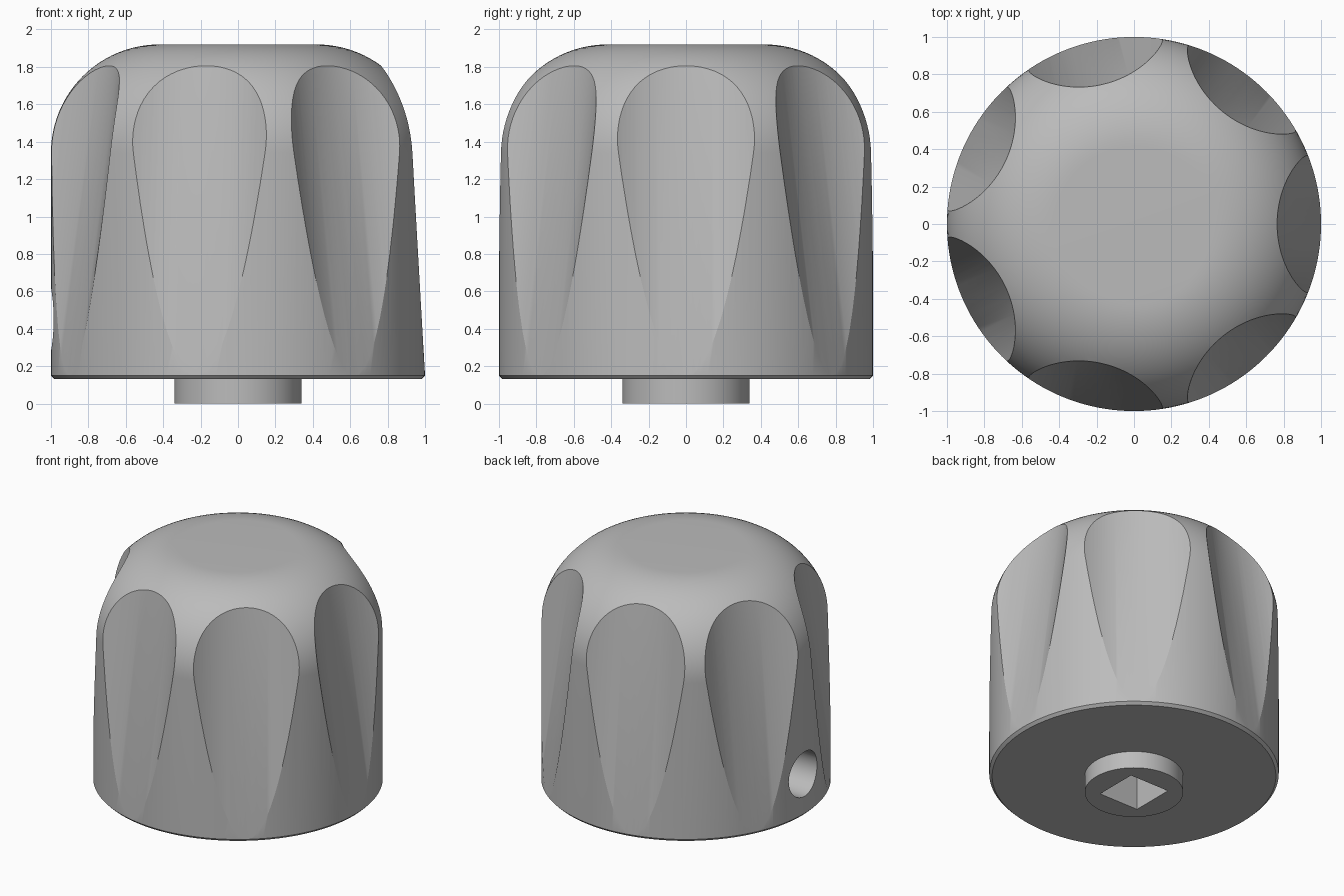
import bpy, math
from mathutils import Matrix, Vector

old = bpy.data.objects.get("Cube")
if old:
    bpy.data.objects.remove(old, do_unlink=True)

grey = bpy.data.materials.new("mid grey")
grey.use_nodes = True
colour = (0.5, 0.5, 0.5, 1)
grey.diffuse_color = colour
grey.node_tree.nodes["Principled BSDF"].inputs["Base Color"].default_value = colour


def revolve(name, profile, segments):
    """Spin a closed (radius, z) profile that starts and ends on the axis."""
    verts, faces, n = [], [], segments
    for r, z in profile:
        for i in range(n):
            a = math.tau * i / n
            verts.append((r * math.cos(a), r * math.sin(a), z))
    for k in range(len(profile) - 1):
        for i in range(n):
            j = (i + 1) % n
            faces.append((k * n + i, k * n + j, k * n + n + j, k * n + n + i))
    faces.append(tuple(reversed(range(n))))
    faces.append(tuple(range(len(verts) - n, len(verts))))
    mesh = bpy.data.meshes.new(name)
    mesh.from_pydata(verts, [], faces)
    mesh.materials.append(grey)
    obj = bpy.data.objects.new(name, mesh)
    bpy.context.collection.objects.link(obj)
    return obj


def rod(name, start, end, radius, segments, turn=0):
    """Straight prism between two points."""
    start, end = Vector(start), Vector(end)
    axis = end - start
    obj = revolve(name, [(radius, 0), (radius, axis.length)], segments)
    spin = axis.to_track_quat("Z", "Y").to_matrix().to_4x4()
    obj.data.transform(Matrix.Translation(start) @ spin @ Matrix.Rotation(turn, 4, "Z"))
    return obj


def cut(target, cutter):
    mod = target.modifiers.new("cut", "BOOLEAN")
    mod.operation = "DIFFERENCE"
    mod.solver = "EXACT"
    mod.object = cutter
    bpy.context.view_layer.objects.active = target
    bpy.ops.object.modifier_apply(modifier=mod.name)
    bpy.data.objects.remove(cutter, do_unlink=True)


# Domed body with a chamfered foot and a short round boss below
shoulder, flat, rim = 1.34, 0.42, 0.58
profile = [(0.34, 0), (0.34, 0.13), (0.98, 0.13), (1, 0.15)]
for i in range(25):
    a = math.pi / 2 * i / 24
    profile.append((flat + rim * math.cos(a), shoulder + rim * math.sin(a)))
body = revolve("knob_body", profile, 160)

# Seven leaning finger flutes
slope, flute_radius = 0.142, 0.7
for k in range(7):
    def axis_point(z):
        return (1 + flute_radius - slope * (z - 0.2), 0, z)
    flute = rod("flute_cutter", axis_point(-0.4), axis_point(2.6), flute_radius, 160)
    flute.data.transform(Matrix.Rotation(math.tau * k / 7, 4, "Z"))
    cut(body, flute)

# Square spindle socket and the set-screw hole that reaches it
cut(body, rod("socket_cutter", (0, 0, -0.2), (0, 0, 1), 0.235, 4, math.pi / 4))
cut(body, rod("screw_hole_cutter", (-1.3, 0, 0.45), (0, 0, 0.45), 0.17, 48))

# Smooth shading with crisp cut edges
bpy.ops.object.select_all(action="DESELECT")
body.select_set(True)
bpy.context.view_layer.objects.active = body
bpy.ops.object.shade_smooth_by_angle(angle=math.radians(20))
